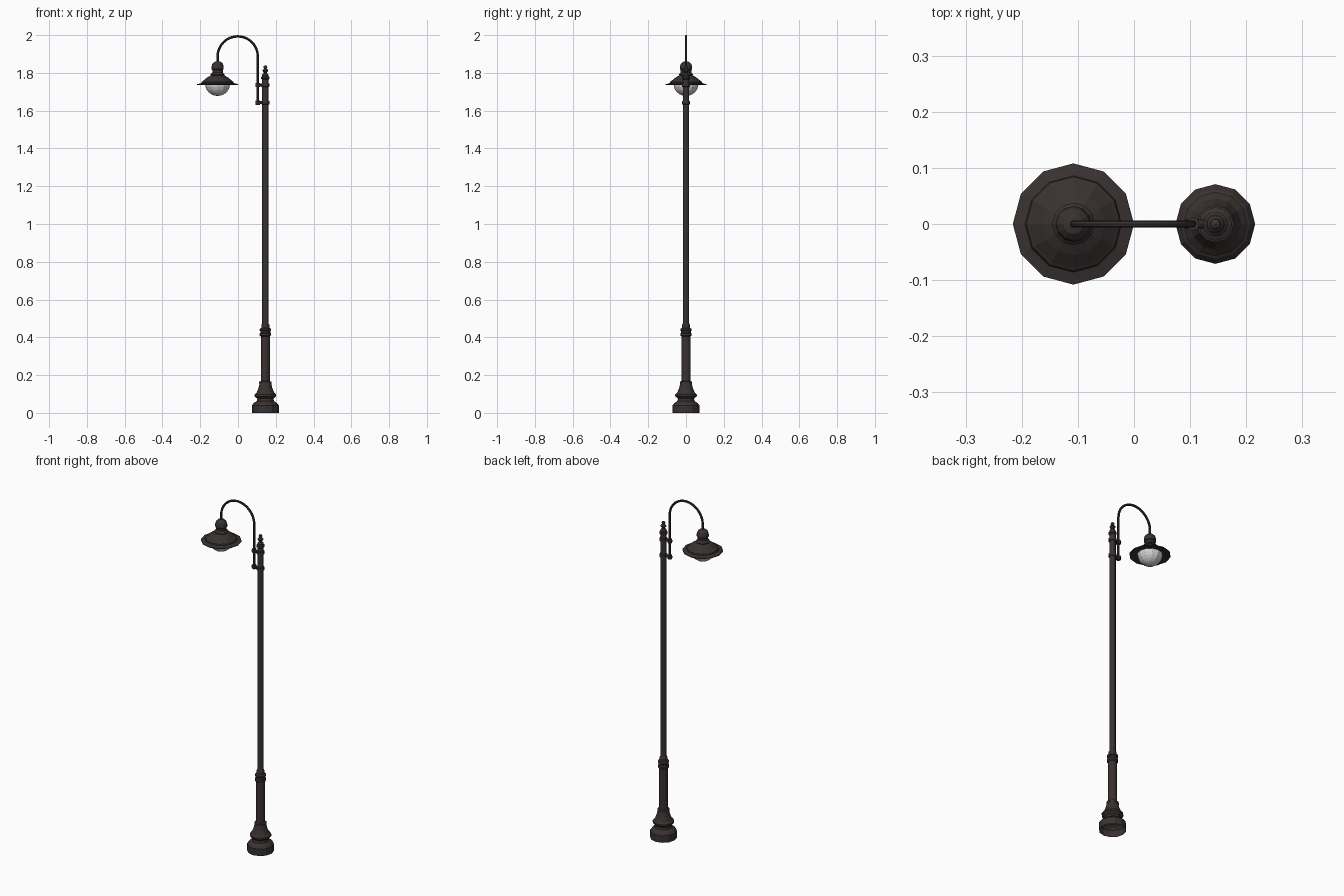
import bpy, bmesh, math
from mathutils import Vector

if "Cube" in bpy.data.objects:
    bpy.data.objects.remove(bpy.data.objects["Cube"])


def material(name, rgb):
    m = bpy.data.materials.new(name)
    m.diffuse_color = (*rgb, 1)
    m.use_nodes = True
    m.node_tree.nodes["Principled BSDF"].inputs["Base Color"].default_value = m.diffuse_color
    return m


IRON = material("dark_iron", (0.040, 0.032, 0.030))
GLASS = material("frosted_glass", (0.62, 0.62, 0.62))
POLE_X, LAMP_X = 0.145, -0.108


def finish(name, bm, mat):
    me = bpy.data.meshes.new(name)
    bm.to_mesh(me)
    bm.free()
    me.materials.append(mat)
    ob = bpy.data.objects.new(name, me)
    bpy.context.collection.objects.link(ob)
    return ob


def lathe(name, profile, x, mat=IRON, sides=12):
    """Revolve (radius, z) points, listed bottom to top, around a vertical axis at x."""
    bm = bmesh.new()
    rings = []
    for r, z in profile:
        if r == 0:
            rings.append([bm.verts.new((x, 0, z))] * sides)
        else:
            rings.append([bm.verts.new((x + r * math.cos(a), r * math.sin(a), z))
                          for a in (math.tau * i / sides for i in range(sides))])
    for lo, hi in zip(rings, rings[1:]):
        for i in range(sides):
            j = (i + 1) % sides
            quad = list(dict.fromkeys((lo[i], lo[j], hi[j], hi[i])))
            bm.faces.new(quad)
    return finish(name, bm, mat)


def tube(name, path, radius, sides=8):
    """Sweep a round section along a path in the xz plane."""
    bm = bmesh.new()
    rings = []
    pts = [Vector((x, 0, z)) for x, z in path]
    for k, p in enumerate(pts):
        t = (pts[min(k + 1, len(pts) - 1)] - pts[max(k - 1, 0)]).normalized()
        side = Vector((0, 1, 0))
        out = side.cross(t)
        rings.append([bm.verts.new(p + radius * (math.cos(a) * side + math.sin(a) * out))
                      for a in (math.tau * i / sides for i in range(sides))])
    for a, b in zip(rings, rings[1:]):
        for i in range(sides):
            j = (i + 1) % sides
            bm.faces.new((a[i], a[j], b[j], b[i]))
    bm.faces.new(rings[0])
    bm.faces.new(rings[-1])
    bmesh.ops.recalc_face_normals(bm, faces=bm.faces)
    return finish(name, bm, IRON)


# Stepped, flared base, open underneath
lathe("base", [(0.071, 0), (0.071, 0.04), (0.062, 0.052), (0.046, 0.062), (0.043, 0.075),
               (0.057, 0.088), (0.057, 0.097), (0.046, 0.108), (0.037, 0.13),
               (0.031, 0.155), (0.024, 0.16)], POLE_X)

# Thick lower column with its rings
lathe("lower_column", [(0.033, 0.155), (0.033, 0.165), (0.024, 0.168), (0.024, 0.405),
                       (0.030, 0.410), (0.030, 0.420), (0.026, 0.425), (0.026, 0.433),
                       (0.030, 0.437), (0.030, 0.445), (0.021, 0.450), (0.021, 0.467),
                       (0.017, 0.473)], POLE_X)

# Slim pole
lathe("pole", [(0.017, 0.47), (0.017, 1.77)], POLE_X)

# Finial
lathe("finial", [(0.017, 1.765), (0.022, 1.769), (0.022, 1.778), (0.017, 1.782),
                 (0.017, 1.79), (0.009, 1.798), (0.009, 1.803), (0.015, 1.810),
                 (0.015, 1.815), (0.007, 1.822), (0.010, 1.830), (0.009, 1.836),
                 (0, 1.841)], POLE_X)

# Two brackets: pole collar, connecting bar and sleeve on the arm
for label, z in (("lower", 1.642), ("upper", 1.735)):
    lathe(label + "_collar", [(0.017, z - 0.01), (0.021, z - 0.008), (0.021, z + 0.008),
                              (0.017, z + 0.01)], POLE_X)
    tube(label + "_bar", [(0.092, z), (0.135, z)], 0.008)
    lathe(label + "_sleeve", [(0, z - 0.011), (0.012, z - 0.011), (0.012, z + 0.011),
                              (0, z + 0.011)], 0.105, sides=8)

# Hooked arm
R, CX, CZ = 0.1065, -0.0015, 1.887
arc = [(CX + R * math.cos(math.pi * i / 16), CZ + R * math.sin(math.pi * i / 16))
       for i in range(17)]
tube("arm", [(CX + R, 1.635)] + arc + [(CX - R, 1.85)], 0.0065)

# Lamp cap and neck
lathe("lamp_cap", [(0.034, 1.785), (0.038, 1.792), (0.033, 1.797), (0.028, 1.803),
                   (0.028, 1.815), (0.032, 1.820), (0.032, 1.833), (0.028, 1.848),
                   (0.018, 1.858), (0, 1.863)], LAMP_X)

# Flared shade, hollow underneath
lathe("lamp_shade", [(0.066, 1.743), (0.108, 1.736), (0.108, 1.740), (0.086, 1.746),
                     (0.084, 1.753), (0.078, 1.757), (0.056, 1.775), (0.036, 1.787),
                     (0.030, 1.790)], LAMP_X)

# Glass globe bowl
bowl = [(0.066 * math.sin(a), 1.742 - 0.064 * math.cos(a))
        for a in (math.pi / 2 * i / 6 for i in range(7))]
lathe("lamp_glass", bowl, LAMP_X, GLASS)
